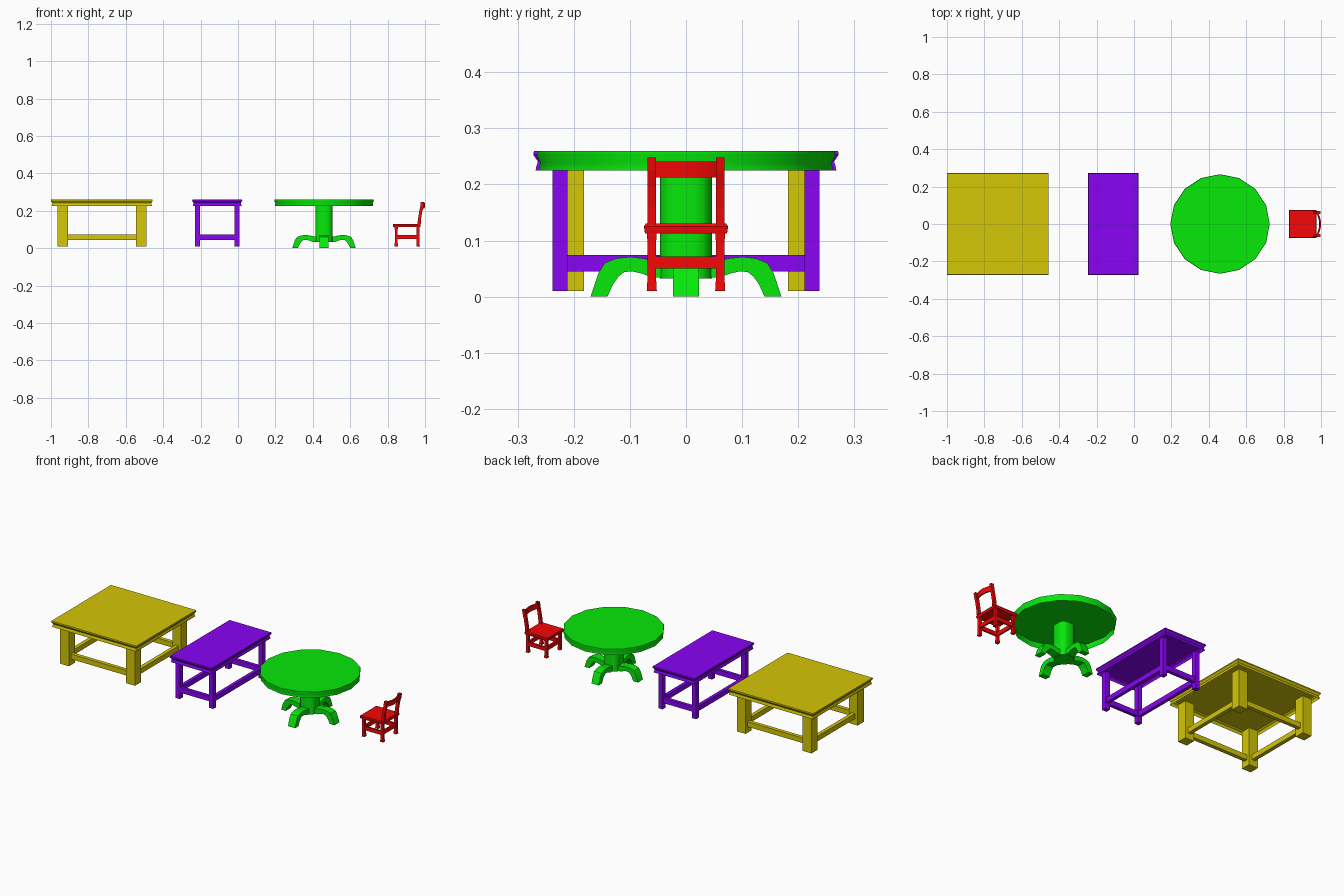
import bpy, bmesh, math
from mathutils import Vector

if "Cube" in bpy.data.objects:
    bpy.data.objects.remove(bpy.data.objects["Cube"])


def paint(name, rgb):
    m = bpy.data.materials.new(name)
    m.diffuse_color = (*rgb, 1)
    m.use_nodes = True
    m.node_tree.nodes["Principled BSDF"].inputs["Base Color"].default_value = m.diffuse_color
    return m


YELLOW = paint("yellow", (0.66, 0.57, 0.002))
PURPLE = paint("purple", (0.25, 0.001, 0.9))
GREEN = paint("green", (0.002, 0.81, 0.003))
RED = paint("red", (0.92, 0.002, 0.002))


def loft(name, rings, mat, smooth=False, bottom=True, top=True):
    """Skin a stack of equal-length point rings, capping the wanted ends."""
    bm = bmesh.new()
    rows = [[bm.verts.new(p) for p in ring] for ring in rings]
    n = len(rows[0])
    for a, b in zip(rows, rows[1:]):
        for i in range(n):
            j = (i + 1) % n
            bm.faces.new((a[i], a[j], b[j], b[i]))
    caps = [bm.faces.new(rows[0][::-1]), bm.faces.new(rows[-1])]
    bmesh.ops.recalc_face_normals(bm, faces=bm.faces)
    drop = [f for f, keep in zip(caps, (bottom, top)) if not keep]
    bmesh.ops.delete(bm, geom=drop, context='FACES_ONLY')
    me = bpy.data.meshes.new(name)
    bm.to_mesh(me)
    bm.free()
    ob = bpy.data.objects.new(name, me)
    bpy.context.collection.objects.link(ob)
    me.materials.append(mat)
    if smooth:
        bpy.ops.object.select_all(action='DESELECT')
        ob.select_set(True)
        bpy.context.view_layer.objects.active = ob
        bpy.ops.object.shade_smooth_by_angle(angle=math.radians(32))
    return ob


def rect(x, y, z, hx, hy):
    return [(x - hx, y - hy, z), (x + hx, y - hy, z), (x + hx, y + hy, z), (x - hx, y + hy, z)]


def circle(x, z, r, n=16):
    return [(x + r * math.cos(math.tau * i / n), r * math.sin(math.tau * i / n), z) for i in range(n)]


def rounded_square(x, z, h, r):
    """Square outline of half-width h with corners of radius r."""
    pts = []
    for k, (sx, sy) in enumerate(((1, 1), (-1, 1), (-1, -1), (1, -1))):
        for i in range(4):
            a = math.pi / 2 * (k + i / 3)
            pts.append((x + sx * (h - r) + r * math.cos(a), sy * (h - r) + r * math.sin(a), z))
    return pts


def block(name, x, y, z0, z1, hx, hy, mat):
    return loft(name, [rect(x, y, z0, hx, hy), rect(x, y, z1, hx, hy)], mat)


# Table edge mouldings: height and inset
EDGE = [(0.225, 0.004), (0.231, 0.005), (0.241, 0.008), (0.253, 0.0), (0.26, 0.001)]
ROUND_EDGE = [(0.225, 0.004), (0.239, 0.006), (0.253, 0.0), (0.26, 0.001)]


def square_table(name, cx, hx, hy, leg, inset_x, inset_y, mat):
    loft(name + "_top", [rect(cx, 0, z, hx - i, hy - i) for z, i in EDGE], mat, bottom=False)
    lx, ly = hx - inset_x - leg / 2, hy - inset_y - leg / 2
    for sx in (-1, 1):
        for sy in (-1, 1):
            block(name + "_leg", cx + sx * lx, sy * ly, 0.01, 0.225, leg / 2, leg / 2, mat)
    # Stretchers between the legs
    t = min(leg * 0.35, 0.011)
    for s in (-1, 1):
        block(name + "_stretcher", cx, s * ly, 0.045, 0.074, lx - leg / 2, t, mat)
        block(name + "_stretcher", cx + s * lx, 0, 0.045, 0.074, t, ly - leg / 2, mat)


square_table("large_table", -0.728, 0.272, 0.272, 0.056, 0.034, 0.034, YELLOW)
square_table("side_table", -0.111, 0.134, 0.272, 0.027, 0.014, 0.034, PURPLE)

# Round pedestal table
GX = 0.46
loft("round_top", [circle(GX, z, 0.266 - i) for z, i in ROUND_EDGE], GREEN, True, bottom=False)
loft("pedestal", [rounded_square(GX, z, 0.046, 0.03) for z in (0.032, 0.225)], GREEN, True)

# Arched feet: (outer r, z, inner r, z) pairs along the arch
ARCH = [(0.02, 0.064, 0.02, 0.034), (0.06, 0.064, 0.06, 0.034), (0.075, 0.068, 0.078, 0.041),
        (0.1, 0.071, 0.095, 0.045), (0.125, 0.068, 0.11, 0.044), (0.145, 0.06, 0.12, 0.036),
        (0.156, 0.042, 0.13, 0.022), (0.17, 0.0, 0.14, 0.0)]
for k in range(4):
    d = Vector((math.cos(k * math.pi / 2), math.sin(k * math.pi / 2), 0))
    w = Vector((-d.y, d.x, 0)) * 0.023
    o = Vector((GX, 0, 0))
    up = Vector((0, 0, 1))
    loft("arched_foot", [[o + d * a + up * b + w, o + d * a + up * b - w,
                          o + d * c + up * e - w, o + d * c + up * e + w]
                         for a, b, c, e in ARCH], GREEN, True)

# Chair seat with a slightly rounded edge
loft("seat", [rect(0.902, 0, z, 0.074 - i, 0.075 - i)
              for z, i in ((0.113, 0.002), (0.117, 0.001), (0.125, 0.0), (0.13, 0.003))], RED)

# Chair legs with flared ends, leaning back posts
for s in (-1, 1):
    for name, x in (("front_leg", 0.846), ("back_leg", 0.963)):
        loft(name, [rect(x, s * 0.061, z, h, h) for z, h in
                    ((0.01, 0.009), (0.018, 0.0085), (0.035, 0.0075), (0.09, 0.0075), (0.113, 0.0085))], RED)
    loft("back_post", [rect(x, s * 0.061, z, h, 0.0075) for x, z, h in
                       ((0.968, 0.128, 0.009), (0.971, 0.16, 0.008), (0.977, 0.195, 0.008),
                        (0.984, 0.225, 0.009), (0.987, 0.248, 0.0095))], RED)
    block("side_stretcher", 0.904, s * 0.061, 0.048, 0.07, 0.053, 0.005, RED)
for x in (0.846, 0.963):
    block("cross_stretcher", x, 0, 0.05, 0.072, 0.005, 0.055, RED)

# Curved top rail
rail = []
for i in range(9):
    y = -0.056 + 0.014 * i
    x = 0.981 + 0.014 * (1 - (y / 0.056) ** 2)
    rail.append([(x - 0.005, y, 0.212), (x + 0.003, y, 0.212), (x + 0.005, y, 0.241), (x - 0.003, y, 0.241)])
loft("top_rail", rail, RED, True)
